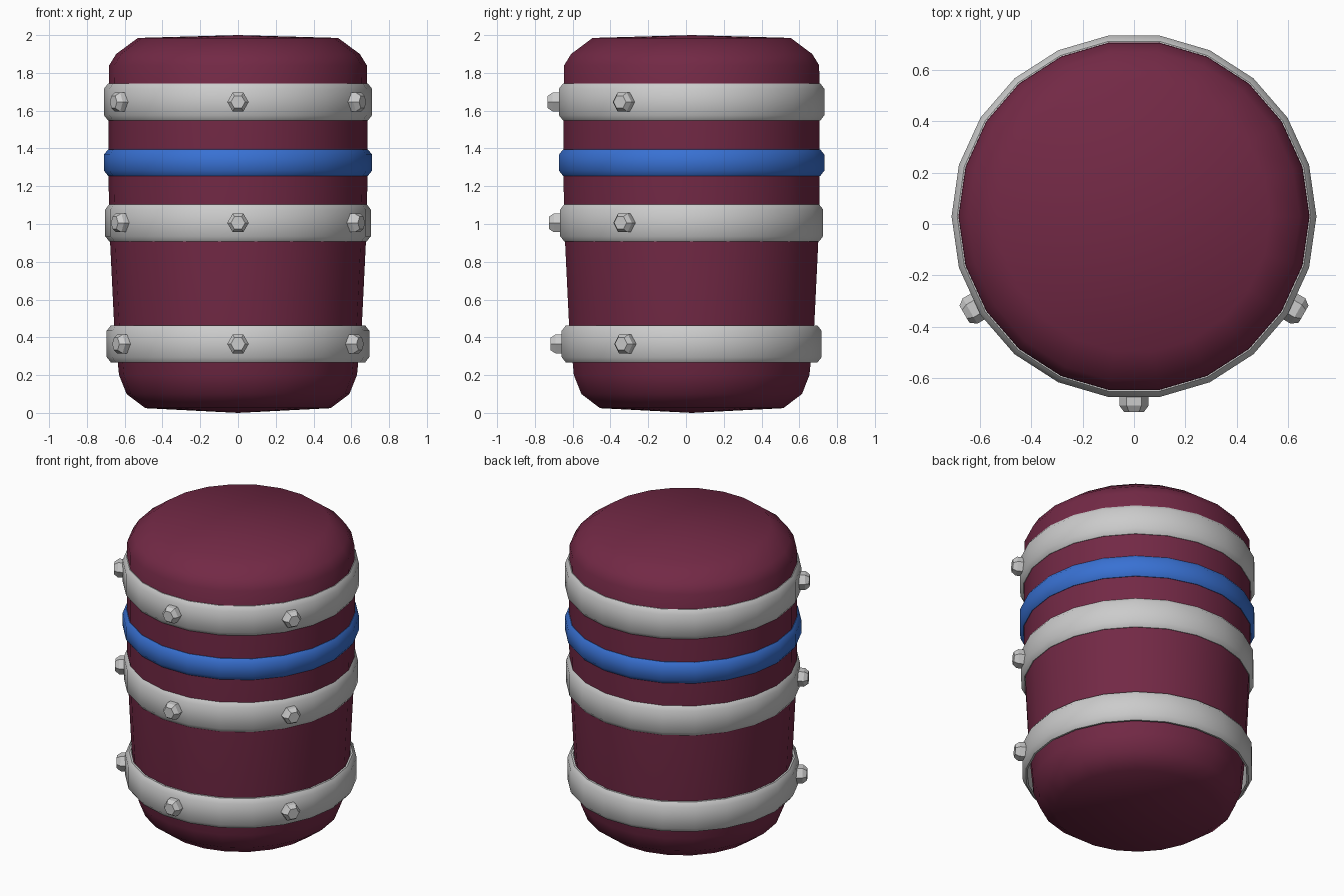
import bpy, bmesh, math
from mathutils import Matrix

if "Cube" in bpy.data.objects:
    bpy.data.objects.remove(bpy.data.objects["Cube"])

SIDES = 22
CY = 0.03  # barrel axis sits slightly back because the rivets stick out in front


def material(name, color):
    m = bpy.data.materials.new(name)
    m.diffuse_color = color
    m.use_nodes = True
    m.node_tree.nodes["Principled BSDF"].inputs["Base Color"].default_value = m.diffuse_color
    return m


def finish(bm, name, mat=None, smooth=None):
    bmesh.ops.recalc_face_normals(bm, faces=bm.faces)
    me = bpy.data.meshes.new(name)
    bm.to_mesh(me)
    bm.free()
    ob = bpy.data.objects.new(name, me)
    bpy.context.collection.objects.link(ob)
    if mat:
        me.materials.append(mat)
    if smooth:
        bpy.ops.object.select_all(action='DESELECT')
        ob.select_set(True)
        bpy.context.view_layer.objects.active = ob
        bpy.ops.object.shade_smooth_by_angle(angle=math.radians(smooth))
    return ob


def lathe(name, profile, closed, mat=None, smooth=50):
    """Spin an (r, z) profile around the barrel axis."""
    bm = bmesh.new()
    rings = []
    for r, z in profile:
        if r == 0:
            rings.append([bm.verts.new((0, CY, z))] * SIDES)
        else:
            rings.append([bm.verts.new((r * math.cos(a), CY + r * math.sin(a), z))
                          for a in (2 * math.pi * i / SIDES for i in range(SIDES))])
    pairs = list(zip(rings, rings[1:]))
    if closed:
        pairs.append((rings[-1], rings[0]))
    for lo, hi in pairs:
        for i in range(SIDES):
            j = (i + 1) % SIDES
            bm.faces.new(list(dict.fromkeys((lo[i], lo[j], hi[j], hi[i]))))
    return finish(bm, name, mat, smooth)


def band(name, z0, z1, r, mat=None):
    c, t = 0.028, 0.022
    prof = [(r - t, z0), (r, z0 + c), (r, z1 - c), (r - t, z1),
            (r - t - 0.012, z1), (r - t - 0.012, z0)]
    return lathe(name, prof, True, mat)


def rivet(name, z, r, angle):
    """Hexagonal head with a chamfered face, pointing outwards."""
    bm = bmesh.new()
    rings = []
    for rad, d in ((0.057, -0.03), (0.057, 0.035), (0.038, 0.06)):
        rings.append([bm.verts.new((rad * math.cos(k * math.pi / 3),
                                    rad * math.sin(k * math.pi / 3), d)) for k in range(6)])
    for lo, hi in zip(rings, rings[1:]):
        for i in range(6):
            j = (i + 1) % 6
            bm.faces.new((lo[i], lo[j], hi[j], hi[i]))
    bm.faces.new(rings[0])
    bm.faces.new(rings[-1])
    bm.transform(Matrix.Translation((0, CY, z)) @ Matrix.Rotation(angle, 4, 'Z')
                 @ Matrix.Translation((0, -r, 0)) @ Matrix.Rotation(math.pi / 2, 4, 'X'))
    return finish(bm, name)


wine = material("wine", (0.17, 0.022, 0.06, 1))
blue = material("blue", (0.04, 0.165, 0.65, 1))

# Barrel body with rounded ends
lathe("barrel_body", [(0, 0), (0.49, 0.025), (0.59, 0.10), (0.63, 0.20), (0.656, 0.47),
                      (0.677, 0.90), (0.685, 1.20), (0.685, 1.60), (0.682, 1.84),
                      (0.645, 1.90), (0.53, 1.985), (0, 2.0)], False, wine, 60)

# Blue hoop
band("blue_hoop", 1.255, 1.395, 0.71, blue)

# Grey hoops, each with three rivets across the front
for label, z0, z1, r in (("top", 1.548, 1.744, 0.71), ("middle", 0.907, 1.105, 0.703),
                         ("bottom", 0.267, 0.463, 0.695)):
    band(label + "_hoop", z0, z1, r)
    for side, a in (("left", -60), ("front", 0), ("right", 60)):
        rivet(f"{label}_rivet_{side}", (z0 + z1) / 2, r - 0.008, math.radians(a))
